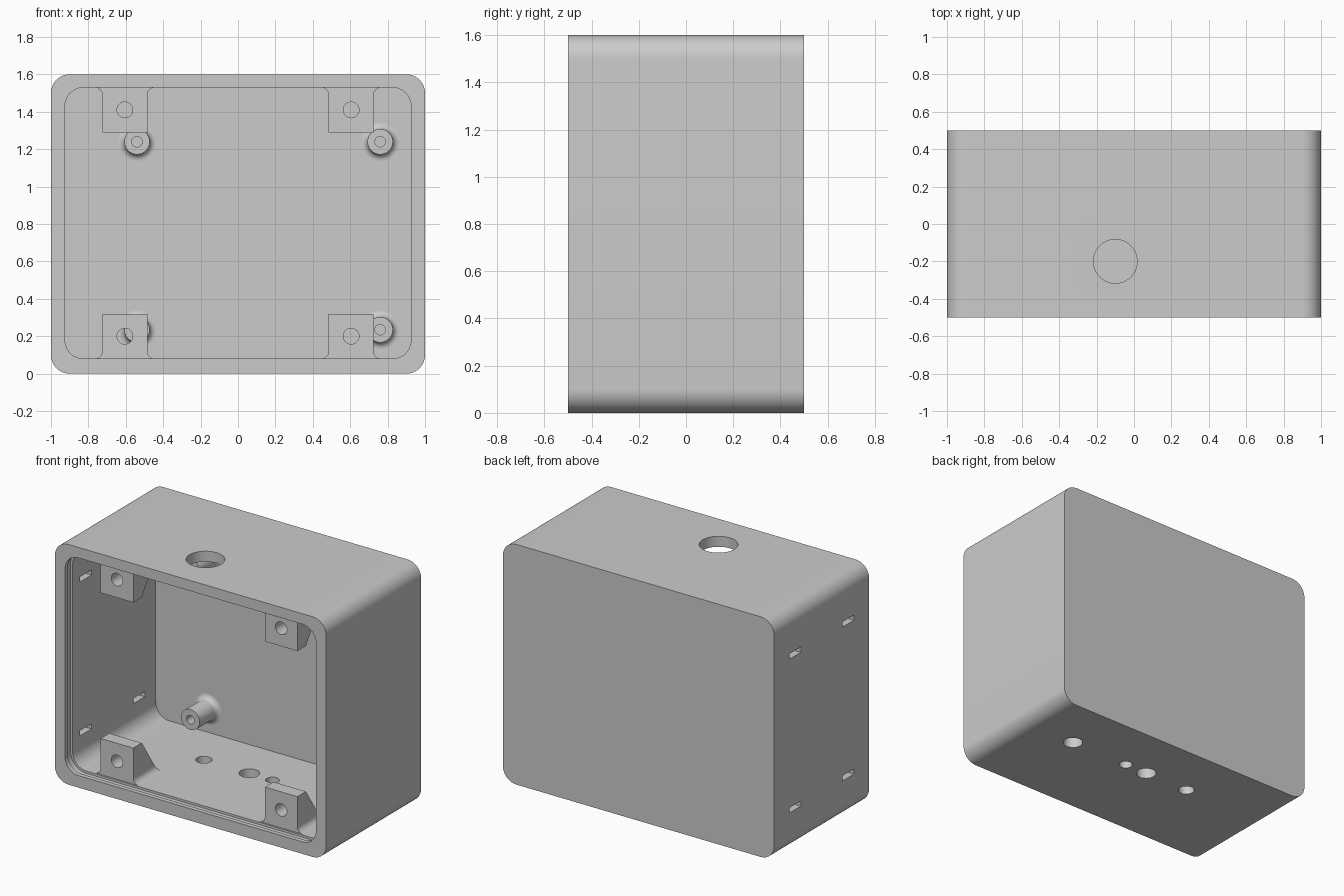
import bpy, bmesh
from math import sin, cos, pi, radians
from mathutils import Vector, Matrix

cube = bpy.data.objects.get("Cube")
if cube:
    bpy.data.objects.remove(cube, do_unlink=True)

grey = bpy.data.materials.new("plain grey")
grey.use_nodes = True
grey.diffuse_color = (0.6, 0.6, 0.6, 1)
grey.node_tree.nodes["Principled BSDF"].inputs["Base Color"].default_value = (0.6, 0.6, 0.6, 1)

FLOOR, CEILING, BACK = 0.08, 1.53, 0.455
MID = (FLOOR + CEILING) / 2


def make(name, bm):
    bmesh.ops.recalc_face_normals(bm, faces=bm.faces)
    mesh = bpy.data.meshes.new(name)
    bm.to_mesh(mesh)
    bm.free()
    mesh.materials.append(grey)
    ob = bpy.data.objects.new(name, mesh)
    bpy.context.collection.objects.link(ob)
    return ob


def prism(outline, y0, y1):
    """Extrude an (x, z) outline from y0 to y1."""
    bm = bmesh.new()
    face = bm.faces.new([bm.verts.new((x, y0, z)) for x, z in outline])
    new = bmesh.ops.extrude_face_region(bm, geom=[face])["geom"]
    bmesh.ops.translate(bm, vec=(0, y1 - y0, 0),
                        verts=[v for v in new if isinstance(v, bmesh.types.BMVert)])
    return bm


def arc(cx, cz, r, a0, a1, n=12):
    angles = [radians(a0 + (a1 - a0) * i / n) for i in range(n + 1)]
    return [(cx + r * cos(a), cz + r * sin(a)) for a in angles]


def rounded(hx, hz, cz, r):
    pts = []
    for i, (sx, sz) in enumerate([(1, 1), (-1, 1), (-1, -1), (1, -1)]):
        pts += arc(sx * (hx - r), cz + sz * (hz - r), r, 90 * i, 90 * i + 90)
    return pts


def cylinder(loc, r, depth, axis):
    bm = bmesh.new()
    turn = Matrix.Rotation(pi / 2, 4, "X") if axis == "y" else Matrix()
    bmesh.ops.create_cone(bm, cap_ends=True, segments=48, radius1=r, radius2=r,
                          depth=depth, matrix=Matrix.Translation(loc) @ turn)
    return bm


def cut(ob, bm):
    cutter = make("cutter", bm)
    cutter.hide_render = True
    mod = ob.modifiers.new("cut", "BOOLEAN")
    mod.operation, mod.solver, mod.object = "DIFFERENCE", "EXACT", cutter
    bpy.context.view_layer.objects.active = ob
    bpy.ops.object.modifier_apply(modifier=mod.name)
    bpy.data.objects.remove(cutter, do_unlink=True)


parts = []

# Open-fronted box with a lid groove just inside the rim
box = make("enclosure_shell", prism(rounded(1, 0.8, 0.8, 0.1), -0.5, 0.5))
half = (CEILING - FLOOR) / 2
cut(box, prism(rounded(0.925, half, MID, 0.1), -0.6, BACK))
cut(box, prism(rounded(0.94, half + 0.015, MID, 0.115), -0.47, -0.42))
parts.append(box)

# Cable holes in the roof and floor
cut(box, cylinder((-0.1, -0.2, 1.57), 0.117, 0.3, "z"))
for x, r in [(0.61, 0.062), (0.17, 0.042), (0, 0.063), (-0.335, 0.05)]:
    cut(box, cylinder((x, 0.12, 0.04), r, 0.3, "z"))

# Tie slots in the right wall
for y in (-0.28, 0.28):
    for z in (0.275, 1.3):
        bm = bmesh.new()
        bmesh.ops.create_cube(bm, size=1, matrix=Matrix.Translation((-0.96, y, z))
                              @ Matrix.Diagonal((0.2, 0.12, 0.035, 1)))
        cut(box, bm)

# Lid screw brackets: flared foot, sloping back, through hole
HW, FLARE, TOP, FRONT = 0.12, 0.04, 0.32, -0.41
for level in ("lower", "upper"):
    for side, x in (("right", -0.605), ("left", 0.605)):
        right = [(HW + FLARE, FLOOR - 0.02)]
        right += arc(HW + FLARE, FLOOR + FLARE, FLARE, 270, 180, 6) + [(HW, TOP)]
        outline = right + [(-px, pz) for px, pz in reversed(right)]
        bm = prism([(x + px, pz) for px, pz in outline], FRONT, -0.1)
        res = bmesh.ops.bisect_plane(bm, geom=bm.verts[:] + bm.edges[:] + bm.faces[:],
                                     plane_co=(0, -0.32, TOP), plane_no=Vector((0, 0.24, 0.16)),
                                     clear_outer=True)
        rim = [e for e in res["geom_cut"] if isinstance(e, bmesh.types.BMEdge)]
        bmesh.ops.contextual_create(bm, geom=rim)
        z = 0.2
        if level == "upper":
            for v in bm.verts:
                v.co.z = 2 * MID - v.co.z
            z = 2 * MID - z
        bracket = make(f"{level}_{side}_bracket", bm)
        cut(bracket, cylinder((x, -0.3, z), 0.042, 0.6, "y"))
        parts.append(bracket)

# Board standoffs on the back wall: blind hole and filleted base
R, FILLET, TIP = 0.068, 0.035, 0.27
profile = [(0, BACK - 0.02), (0.028, BACK - 0.02), (0.028, TIP), (R, TIP)]
profile += arc(R + FILLET, BACK - FILLET, FILLET, 180, 90, 8)
for level, z in (("lower", 0.235), ("upper", 1.24)):
    for side, x in (("right", -0.54), ("left", 0.76)):
        bm = bmesh.new()
        verts = [bm.verts.new((x + r, y, z)) for r, y in profile]
        edges = [bm.edges.new(pair) for pair in zip(verts, verts[1:])]
        bmesh.ops.spin(bm, geom=verts + edges, cent=(x, 0, z), axis=(0, 1, 0),
                       angle=2 * pi, steps=40, use_duplicate=False)
        bmesh.ops.remove_doubles(bm, verts=bm.verts, dist=0.0001)
        # Hidden base cap closes the solid
        bmesh.ops.holes_fill(bm, edges=[e for e in bm.edges if e.is_boundary], sides=0)
        parts.append(make(f"{level}_{side}_standoff", bm))

# Smooth the round surfaces, keep the edges crisp
bpy.ops.object.select_all(action="DESELECT")
for ob in parts:
    ob.select_set(True)
bpy.context.view_layer.objects.active = box
bpy.ops.object.shade_smooth_by_angle(angle=radians(30))
